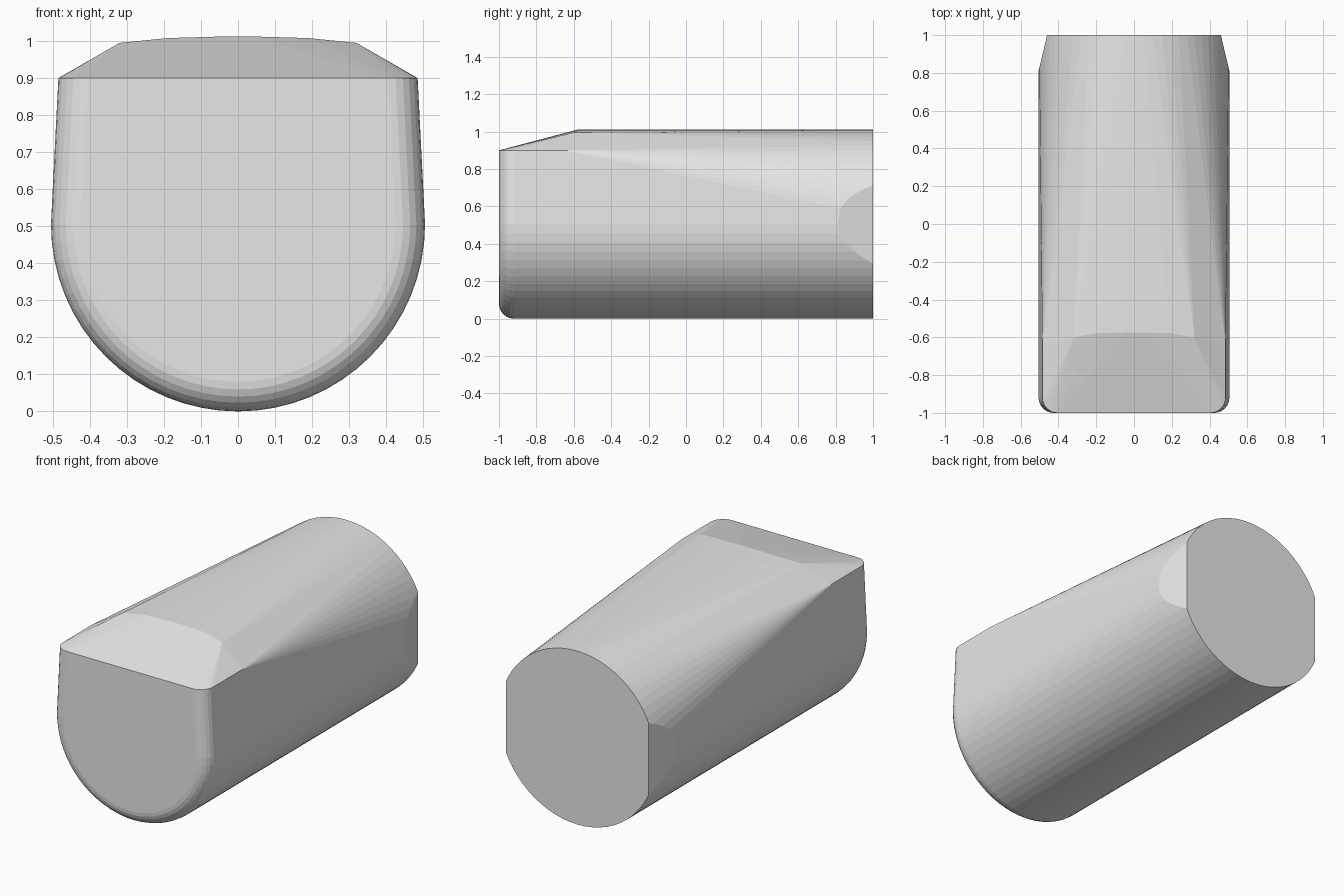
import bpy
import bmesh
import math
from mathutils import Vector

cube = bpy.data.objects.get("Cube")
if cube:
    bpy.data.objects.remove(cube, do_unlink=True)

R = 0.505          # body radius, also the axis height
SHOULDER_X, SHOULDER_Z = 0.485, 0.90
FILLET = 0.08


def arc(radius, y, start, end, steps):
    """Points on an arc around the body axis, angles in degrees."""
    angles = [math.radians(start + (end - start) * i / steps) for i in range(steps + 1)]
    return [(radius * math.cos(a), y, R + radius * math.sin(a)) for a in angles]


points = []

# Rounded front: U-shaped sections that grow along the fillet
for i in range(7):
    a = math.radians(15 * i)
    inset = FILLET * (1 - math.sin(a))
    y = -1 + FILLET * (1 - math.cos(a))
    points += arc(R - inset, y, 180, 360, 32)
    points += [(s * (SHOULDER_X - inset), y, SHOULDER_Z) for s in (-1, 1)]

# Shoulders and the crest behind the sloping front
for s in (-1, 1):
    points += [(s * SHOULDER_X, -0.65, SHOULDER_Z),
               (s * 0.32, -0.60, 0.995),
               (s * 0.19, -0.577, 1.008),
               (s * 0.05, -0.575, 1.012)]

# Round back end
points += arc(R, 1, 0, 360, 64)[:-1]

# Body shell stretched over the sections
bm = bmesh.new()
for p in points:
    bm.verts.new(p)
bmesh.ops.convex_hull(bm, input=bm.verts[:])
bmesh.ops.delete(bm, geom=[v for v in bm.verts if not v.link_faces], context='VERTS')

# Sloping flats cut into both sides of the back end
for s in (-1, 1):
    bmesh.ops.bisect_plane(bm, geom=bm.verts[:] + bm.edges[:] + bm.faces[:], dist=1e-5,
                           plane_co=Vector((s * R, 0.81, R)),
                           plane_no=Vector((s * 0.19, 0.045, 0)).normalized(),
                           clear_outer=True)
    bmesh.ops.holes_fill(bm, edges=[e for e in bm.edges if e.is_boundary], sides=0)

bmesh.ops.dissolve_limit(bm, angle_limit=math.radians(0.3), verts=bm.verts[:], edges=bm.edges[:])
bmesh.ops.recalc_face_normals(bm, faces=bm.faces[:])

mesh = bpy.data.meshes.new("body")
bm.to_mesh(mesh)
bm.free()
body = bpy.data.objects.new("body", mesh)
bpy.context.collection.objects.link(body)

# Plain grey material
grey = bpy.data.materials.new("light_grey")
grey.use_nodes = True
color = (0.8, 0.8, 0.8, 1)
grey.diffuse_color = color
for node in grey.node_tree.nodes:
    if node.type == 'BSDF_PRINCIPLED':
        node.inputs["Base Color"].default_value = color
mesh.materials.append(grey)
